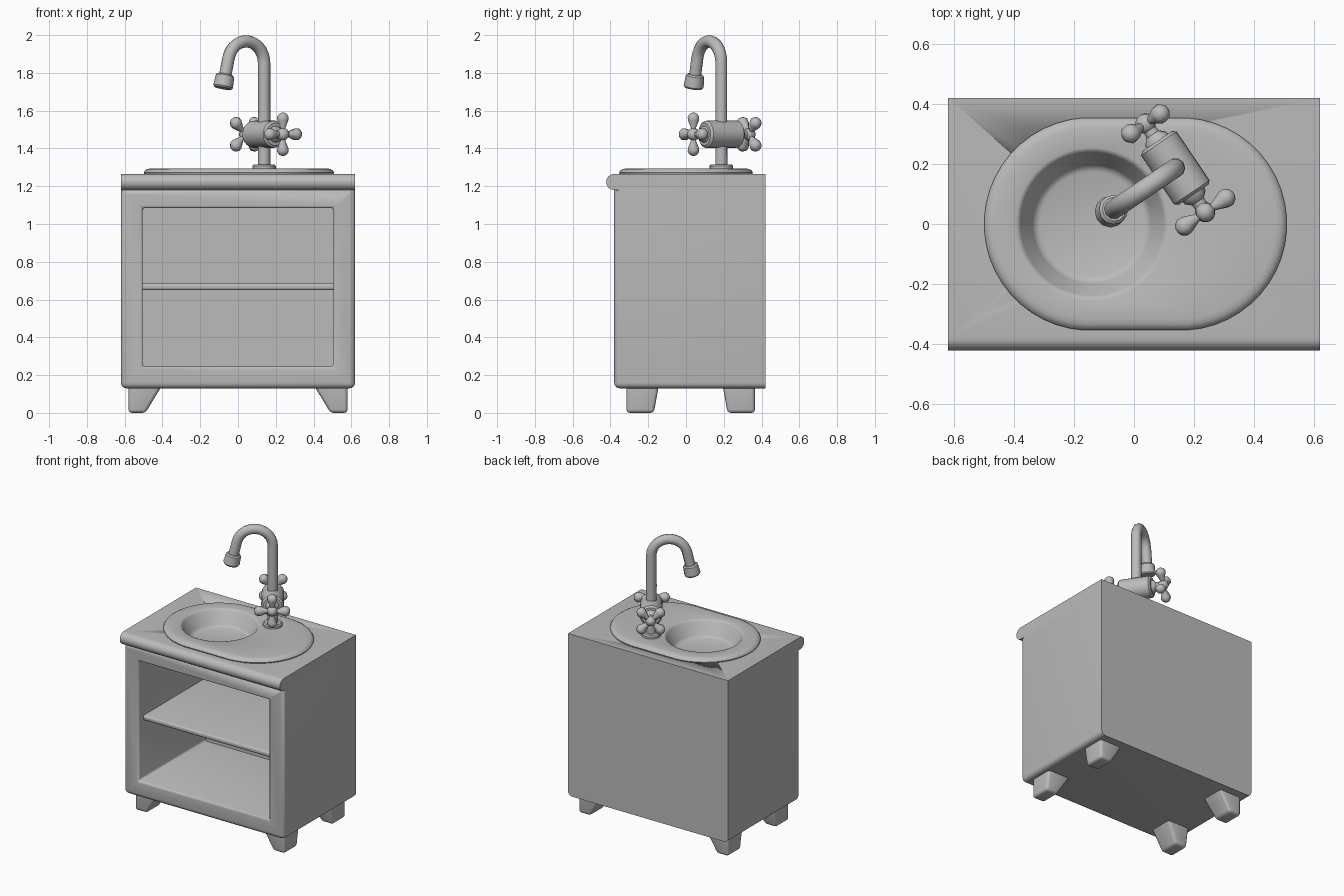
import bpy, bmesh
from math import sin, cos, pi, radians
from mathutils import Vector

if "Cube" in bpy.data.objects:
    bpy.data.objects.remove(bpy.data.objects["Cube"])

GREY = (0.5, 0.5, 0.5, 1)
grey = bpy.data.materials.new("plain grey")
grey.use_nodes = True
grey.diffuse_color = GREY
grey.node_tree.nodes["Principled BSDF"].inputs["Base Color"].default_value = GREY


def style(obj, angle=40):
    obj.data.materials.clear()
    obj.data.materials.append(grey)
    bpy.ops.object.select_all(action='DESELECT')
    obj.select_set(True)
    bpy.context.view_layer.objects.active = obj
    bpy.ops.object.shade_smooth_by_angle(angle=radians(angle))
    return obj


def finish(name, bm, angle=40):
    bmesh.ops.recalc_face_normals(bm, faces=bm.faces)
    mesh = bpy.data.meshes.new(name)
    bm.to_mesh(mesh)
    bm.free()
    obj = bpy.data.objects.new(name, mesh)
    bpy.context.collection.objects.link(obj)
    return style(obj, angle)


def box(lo, hi):
    bm = bmesh.new()
    bmesh.ops.create_cube(bm, size=1)
    for v in bm.verts:
        v.co = [lo[i] if v.co[i] < 0 else hi[i] for i in range(3)]
    return bm


def bevel(bm, edges, width, segments=4):
    bmesh.ops.bevel(bm, geom=list(edges), offset=width, segments=segments,
                    profile=0.5, affect='EDGES')


def skin(bm, rings, cap_start=True, cap_end=True):
    """Bridge rings of points with quads and cap the ends."""
    loops = [[bm.verts.new(p) for p in ring] for ring in rings]
    n = len(loops[0])
    for a, b in zip(loops, loops[1:]):
        for i in range(n):
            j = (i + 1) % n
            bm.faces.new((a[i], a[j], b[j], b[i]))
    if cap_start:
        bm.faces.new(loops[0][::-1])
    if cap_end:
        bm.faces.new(loops[-1])


def lathe(name, profile, origin, axis, sides=16, angle=40):
    """Turn (distance, radius) pairs around an axis."""
    axis = Vector(axis).normalized()
    u = axis.orthogonal().normalized()
    v = axis.cross(u)
    turn = [2 * pi * (i + 0.5) / sides for i in range(sides)]
    bm = bmesh.new()
    skin(bm, [[Vector(origin) + axis * d + (u * cos(t) + v * sin(t)) * r
               for t in turn] for d, r in profile])
    return finish(name, bm, angle)


# Cabinet with an open front
FRONT, BACK, SIDE, FLOOR, TOP = -0.38, 0.42, 0.62, 0.13, 1.18
bm = box((-SIDE, FRONT, FLOOR), (SIDE, BACK, TOP))
face = min(bm.faces, key=lambda f: f.calc_center_median().y)
bmesh.ops.inset_region(bm, faces=[face], thickness=0.1)
for v in face.verts:
    v.co = (0.505 if v.co.x > 0 else -0.505, FRONT, 1.085 if v.co.z > 0.6 else 0.245)
rim = [v.co.copy() for v in face.verts]
result = bmesh.ops.extrude_discrete_faces(bm, faces=[face])
inner = result["faces"][0]
bmesh.ops.translate(bm, verts=inner.verts, vec=(0, 0.74, 0))


def on_outer(e):
    a, b = (v.co for v in e.verts)
    mid = (a + b) / 2
    front = a.y < FRONT + 0.01 and b.y < FRONT + 0.01
    low = mid.z < FLOOR + 0.01
    side = abs(mid.x) > SIDE - 0.01
    return (front and (low or side)) or (low and side)


def on_opening(e):
    a, b = (v.co for v in e.verts)
    hit = [any((p - q).length < 0.001 for q in rim) for p in (a, b)]
    return all(hit) or (any(hit) and max(a.y, b.y) > 0)


bevel(bm, [e for e in bm.edges if on_outer(e)], 0.03)
bevel(bm, [e for e in bm.edges if on_opening(e)], 0.014, 3)
finish("cabinet", bm)

# Shelf with a rounded front edge
bm = box((-0.506, -0.325, 0.65), (0.506, 0.361, 0.685))
bevel(bm, [e for e in bm.edges if all(v.co.y < -0.3 for v in e.verts)
           and abs(e.verts[0].co.x - e.verts[1].co.x) > 0.5], 0.012, 3)
finish("shelf", bm)

# Tapered feet
for sx, side in ((1, "left"), (-1, "right")):
    for sy, end in ((1, "back"), (-1, "front")):
        bm = box((0.405, 0.17, 0), (0.58, 0.34, 0.14))
        for v in bm.verts:
            if v.co.z < 0.1:
                v.co.x = max(v.co.x, 0.49)
                v.co.y = max(v.co.y, 0.195)
        bevel(bm, [e for e in bm.edges if min(v.co.z for v in e.verts) < 0.1], 0.018, 3)
        for v in bm.verts:
            v.co = (v.co.x * sx, v.co.y * sy + 0.025, v.co.z)
        finish(f"{end}_{side}_foot", bm)

# Countertop with a rounded nose
NOSE = 0.0425
side_profile = [(BACK, TOP), (BACK, TOP + 2 * NOSE)]
side_profile += [(FRONT - NOSE * sin(pi * i / 12), TOP + NOSE + NOSE * cos(pi * i / 12))
                 for i in range(13)]
bm = bmesh.new()
skin(bm, [[(x, y, z) for y, z in side_profile] for x in (-SIDE, SIDE)])
counter = finish("countertop", bm)

# Round hole for the bowl
BOWL_X = -0.14
cutter = lathe("bowl_cutter", [(0, 0.27), (0.3, 0.27)], (BOWL_X, 0, 1.185), (0, 0, 1), 48)
cut = counter.modifiers.new("bowl_hole", 'BOOLEAN')
cut.operation = 'DIFFERENCE'
cut.solver = 'EXACT'
cut.object = cutter
bpy.context.view_layer.objects.active = counter
bpy.ops.object.modifier_apply(modifier=cut.name)
bpy.data.objects.remove(cutter)

# Oblong sink rim and round bowl in one skin
STEPS = 48
turn = [2 * pi * (i + 0.5) / STEPS for i in range(STEPS)]


def oblong(r, z):
    return [(0.005 + (0.15 if cos(t) > 0 else -0.15) + r * cos(t), r * sin(t), z) for t in turn]


def circle(r, z):
    return [(BOWL_X + r * cos(t), r * sin(t), z) for t in turn]


rings = [oblong(r, z) for r, z in ((0.35, 1.26), (0.355, 1.272), (0.348, 1.284),
                                   (0.335, 1.291), (0.318, 1.294))]
rings += [circle(r, z) for r, z in ((0.255, 1.294), (0.246, 1.291), (0.239, 1.282),
                                    (0.198, 1.205), (0.19, 1.194), (0.175, 1.188))]
bm = bmesh.new()
skin(bm, rings, cap_start=False)
finish("sink", bm)

# Tap post, gooseneck and nozzle
POST = Vector((0.138, 0.187, 0))
OUT = Vector((-0.83, -0.56, 0)).normalized()
ACROSS = Vector((-OUT.y, OUT.x, 0))
UP = Vector((0, 0, 1))
BEND, BEND_Z, END = 0.115, 1.852, radians(167)
path = [POST + UP * 1.29]
path += [POST + OUT * BEND * (1 - cos(END * i / 14)) + UP * (BEND_Z + BEND * sin(END * i / 14))
         for i in range(15)]
down = OUT * sin(END + pi) * -1 * -1 * -1 + UP * cos(END)
path.append(path[-1] + down * 0.1)

curve = bpy.data.curves.new("tap_spout", 'CURVE')
curve.dimensions = '3D'
curve.bevel_depth = 0.033
curve.bevel_resolution = 3
curve.use_fill_caps = True
spline = curve.splines.new('POLY')
spline.points.add(len(path) - 1)
for point, co in zip(spline.points, path):
    point.co = (*co, 1)
spout = bpy.data.objects.new("tap_spout", curve)
bpy.context.collection.objects.link(spout)
bpy.ops.object.select_all(action='DESELECT')
spout.select_set(True)
bpy.context.view_layer.objects.active = spout
bpy.ops.object.convert(target='MESH')
style(spout)

lathe("tap_nozzle", [(0, 0.04), (0.008, 0.049), (0.066, 0.053), (0.075, 0.046)],
      path[-1] - down * 0.012, down, 12)
lathe("tap_base", [(0, 0.062), (0.02, 0.062), (0.028, 0.054)], POST + UP * 1.288, UP, 20)

# Valve body with a cross handle at each end
VALVE = POST + UP * 1.475
lathe("valve_body", [(-0.108, 0.06), (-0.098, 0.072), (0.098, 0.072), (0.108, 0.06)],
      VALVE, ACROSS, 20)
for sign, side, tilt in ((1, "front", 0), (-1, "back", pi / 4)):
    axis = ACROSS * sign
    if axis.y > 0:
        side, tilt = "back", pi / 4
    else:
        side, tilt = "front", 0
    lathe(f"{side}_valve_neck", [(0.1, 0.045), (0.118, 0.042), (0.135, 0.024), (0.18, 0.02)],
          VALVE, axis, 12)
    hub = VALVE + axis * 0.178
    lathe(f"{side}_handle_hub", [(-0.034 * cos(pi * i / 8), max(0.034 * sin(pi * i / 8), 0.001))
                                 for i in range(9)], hub, axis, 12)
    for i in range(4):
        a = tilt + i * pi / 2
        lathe(f"{side}_handle_arm_{i + 1}",
              [(0, 0.014), (0.035, 0.015), (0.075, 0.032), (0.092, 0.033), (0.108, 0.022), (0.114, 0.008)],
              hub, OUT * cos(a) + UP * sin(a), 8, 50)
